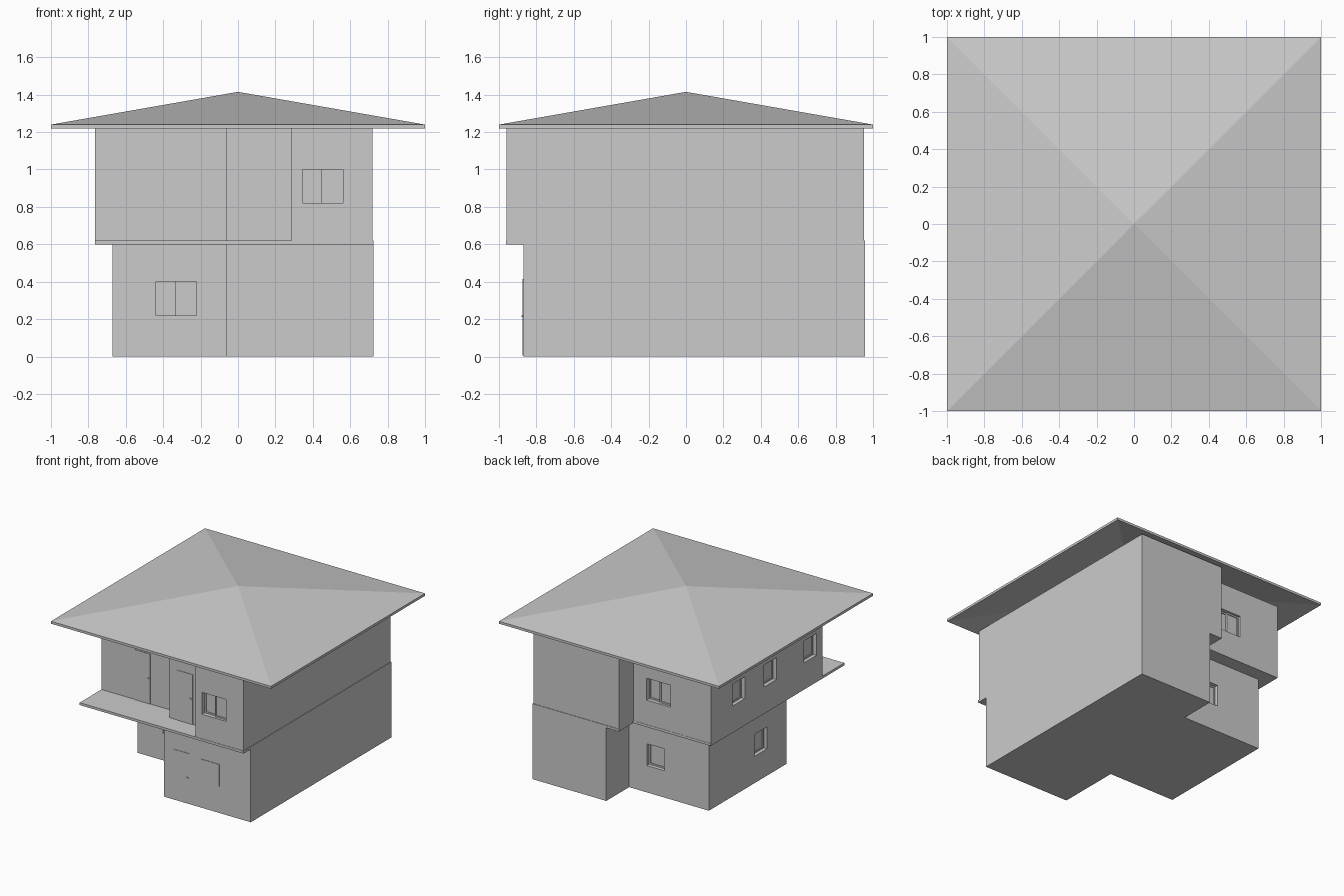
import bpy, bmesh, math
from mathutils import Matrix, Vector

cube = bpy.data.objects.get("Cube")
if cube:
    bpy.data.objects.remove(cube, do_unlink=True)

plaster = bpy.data.materials.new("light grey plaster")
plaster.use_nodes = True
GREY = (0.6, 0.6, 0.6, 1)
plaster.diffuse_color = GREY
plaster.node_tree.nodes["Principled BSDF"].inputs["Base Color"].default_value = GREY


def make(name, bm):
    bmesh.ops.recalc_face_normals(bm, faces=bm.faces)
    mesh = bpy.data.meshes.new(name)
    bm.to_mesh(mesh)
    bm.free()
    mesh.materials.append(plaster)
    ob = bpy.data.objects.new(name, mesh)
    bpy.context.collection.objects.link(ob)
    return ob


def prism(name, outline, z0, z1):
    """Extrude a floor plan outline upwards."""
    bm = bmesh.new()
    base = bm.faces.new([bm.verts.new((x, y, z0)) for x, y in outline])
    ext = bmesh.ops.extrude_face_region(bm, geom=[base])["geom"]
    top = [g for g in ext if isinstance(g, bmesh.types.BMVert)]
    bmesh.ops.translate(bm, verts=top, vec=(0, 0, z1 - z0))
    return make(name, bm)


def boxes(name, place, parts):
    """Boxes (u0, u1, depth0, depth1, z0, z1) on a wall; depth goes inwards."""
    bm = bmesh.new()
    for u0, u1, d0, d1, z0, z1 in parts:
        size = Matrix.Diagonal((u1 - u0, d1 - d0, z1 - z0, 1))
        mid = Matrix.Translation(((u0 + u1) / 2, (d0 + d1) / 2, (z0 + z1) / 2))
        bmesh.ops.create_cube(bm, size=1, matrix=place @ mid @ size)
    return make(name, bm)


def on_wall(x, y, side):
    angle = {"front": 0, "left": -math.pi / 2, "back": math.pi}[side]
    return Matrix.Translation((x, y, 0)) @ Matrix.Rotation(angle, 4, "Z")


def sash(u0, u1, d, z0, z1, b=0.012):
    """Four bars and a pane."""
    e = d + 0.012
    return [(u0, u0 + b, d, e, z0, z1), (u1 - b, u1, d, e, z0, z1),
            (u0 + b, u1 - b, d, e, z0, z0 + b), (u0 + b, u1 - b, d, e, z1 - b, z1),
            (u0 + b, u1 - b, d + 0.006, e, z0 + b, z1 - b)]


def window(name, wall, x, y, side, z0, double=False):
    place = on_wall(x, y, side)
    w, z1 = (0.108 if double else 0.081), z0 + 0.18
    # opening in the wall
    cutter = boxes("cutter", place, [(-w, w, -0.05, 0.045, z0, z1)])
    cutter.hide_render = True
    mod = wall.modifiers.new("opening", "BOOLEAN")
    mod.operation, mod.solver, mod.object = "DIFFERENCE", "EXACT", cutter
    bpy.context.view_layer.objects.active = wall
    bpy.ops.object.modifier_apply(modifier=mod.name)
    bpy.data.objects.remove(cutter, do_unlink=True)
    # sliding sashes
    if double:
        parts = sash(-w, 0.006, 0.033, z0, z1) + sash(-0.006, w, 0.02, z0, z1)
    else:
        parts = sash(-w, w, 0.03, z0, z1)
    boxes(name, place, parts)


def door(name, x, y, z0):
    boxes(name, on_wall(x, y, "front"),
          [(-0.07, 0.07, -0.004, 0.01, z0, z0 + 0.41),
           (0.04, 0.06, -0.009, 0, z0 + 0.205, z0 + 0.213)])


# Ground floor, floor slab with balcony, upper floor
lower = prism("lower_walls", [
    (-0.67, -0.35), (-0.065, -0.35), (-0.065, -0.87), (0.725, -0.87),
    (0.725, 0.957), (0.055, 0.957), (0.055, 0.66), (-0.67, 0.66)], 0, 0.6)
prism("balcony_and_floor_slab", [
    (-0.765, -0.963), (0.725, -0.963), (0.725, 0.957),
    (-0.06, 0.957), (-0.06, 0.772), (-0.765, 0.772)], 0.6, 0.62)
upper = prism("upper_walls", [
    (-0.765, -0.68), (-0.065, -0.68), (-0.065, -0.795), (0.285, -0.795),
    (0.285, -0.96), (0.72, -0.96), (0.72, 0.953), (-0.06, 0.953),
    (-0.06, 0.77), (-0.765, 0.77)], 0.62, 1.22)

# Windows
window("upper_front_window", upper, 0.453, -0.96, "front", 0.82, True)
window("lower_front_window", lower, -0.33, -0.35, "front", 0.22, True)
window("upper_back_window", upper, -0.29, 0.77, "back", 0.82, True)
window("lower_back_window", lower, -0.187, 0.66, "back", 0.22)
window("lower_side_window", lower, -0.67, -0.015, "left", 0.22)
for i, y in enumerate((0.41, 0, -0.52)):
    window(f"upper_side_window_{i + 1}", upper, -0.765, y, "left", 0.82)
boxes("shallow_front_window", on_wall(0.36, -0.87, "front"),
      [(-0.081, 0.081, -0.004, 0.01, 0.22, 0.4)])

# Doors
door("balcony_door_left", -0.39, -0.68, 0.62)
door("balcony_door_right", 0.076, -0.795, 0.62)
door("entrance_door", 0.1, -0.87, 0.005)

# Hipped roof as a thin shell with a flat rim
bm = bmesh.new()
corners = [(-1, -1), (1, -1), (1, 1), (-1, 1)]
rims = [[bm.verts.new((x, y, z)) for x, y in corners] for z in (1.22, 1.24)]
apexes = [bm.verts.new((0, 0, z)) for z in (1.395, 1.415)]
for i in range(4):
    j = (i + 1) % 4
    bm.faces.new((rims[0][i], rims[0][j], rims[1][j], rims[1][i]))
    for rim, apex in zip(rims, apexes):
        bm.faces.new((rim[i], rim[j], apex))
make("roof", bm)
